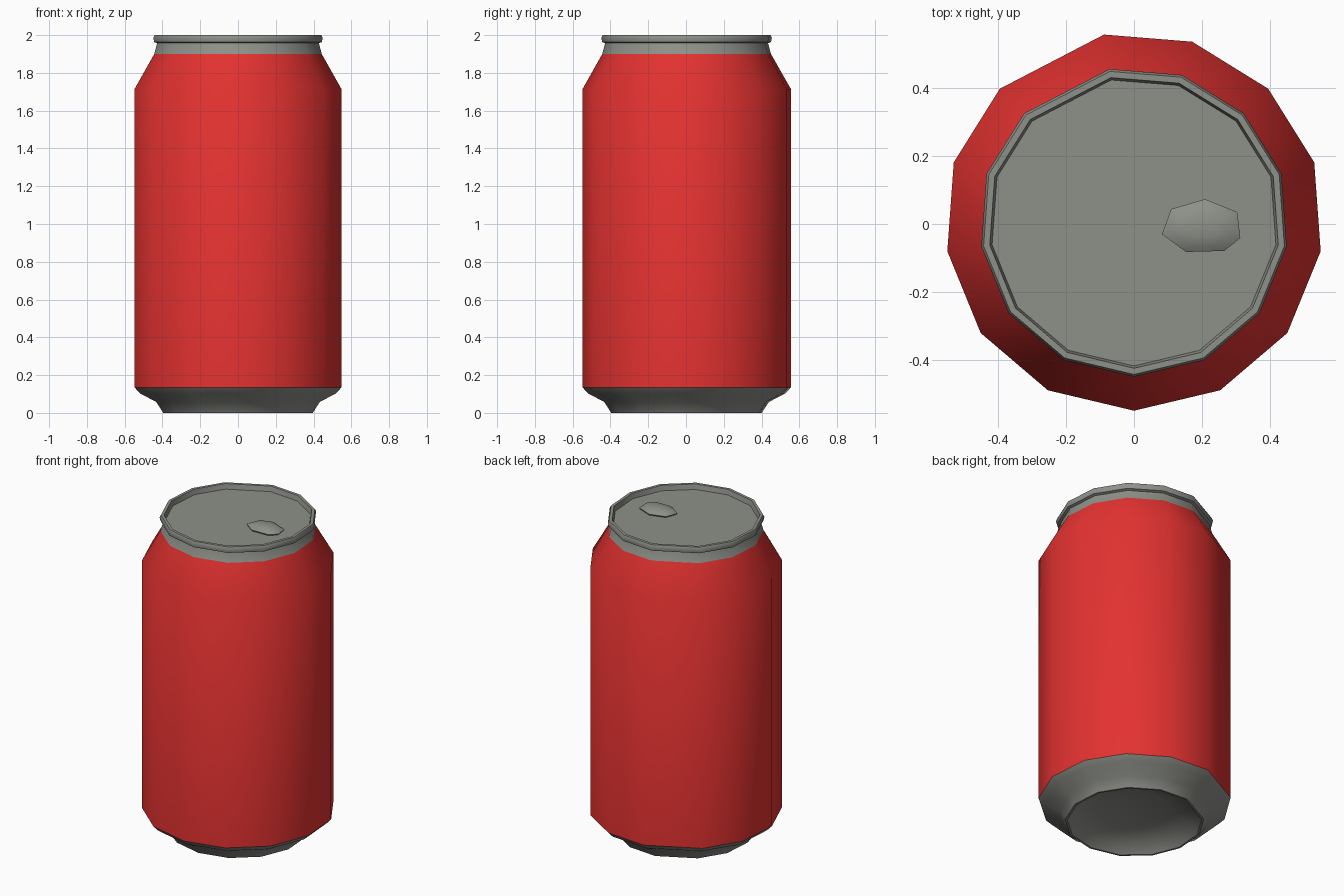
import bpy, bmesh, math

if "Cube" in bpy.data.objects:
    bpy.data.objects.remove(bpy.data.objects["Cube"])

def material(name, rgb):
    m = bpy.data.materials.new(name)
    m.diffuse_color = (*rgb, 1)
    m.use_nodes = True
    m.node_tree.nodes["Principled BSDF"].inputs["Base Color"].default_value = m.diffuse_color
    return m

red = material("red paint", (0.77, 0.032, 0.03))
metal = material("grey metal", (0.27, 0.28, 0.25))

# Slightly uneven 13-sided outline at the widest part of the can
half = [(0.253, -0.488), (0.45, -0.32), (0.548, -0.08), (0.529, 0.181), (0.394, 0.397)]
outline = ([(0, -0.548)] + half + [(0.171, 0.535), (-0.088, 0.556)]
           + [(-x, y) for x, y in reversed(half)])


def loft(name, shape, rings, mats, pick, centre=(0, 0), cap_start=None, cap_end=None, angle=40):
    """Stack scaled copies of an outline; optionally close the ends to a centre point."""
    bm = bmesh.new()
    cx, cy = centre
    loops = [[bm.verts.new((cx + x * s, cy + y * s, z)) for x, y in shape] for s, z in rings]
    n = len(shape)
    for a, b in zip(loops, loops[1:]):
        for i in range(n):
            j = (i + 1) % n
            bm.faces.new((a[i], a[j], b[j], b[i]))
    for loop, z in ((loops[0], cap_start), (loops[-1], cap_end)):
        if z is not None:
            c = bm.verts.new((cx, cy, z))
            for i in range(n):
                bm.faces.new((loop[i], loop[(i + 1) % n], c))
    bmesh.ops.recalc_face_normals(bm, faces=bm.faces[:])
    for f in bm.faces:
        f.material_index = pick(f.calc_center_median().z)
    me = bpy.data.meshes.new(name)
    bm.to_mesh(me)
    bm.free()
    for m in mats:
        me.materials.append(m)
    ob = bpy.data.objects.new(name, me)
    bpy.context.collection.objects.link(ob)
    bpy.ops.object.select_all(action='DESELECT')
    ob.select_set(True)
    bpy.context.view_layer.objects.active = ob
    bpy.ops.object.shade_smooth_by_angle(angle=math.radians(angle))
    return ob


# Can: domed base, foot, painted wall and shoulder, neck, rolled rim, sunken lid
profile = [(0.22, 0.075), (0.34, 0.04), (0.385, 0.0), (0.397, 0.0), (0.435, 0.058),
           (0.52, 0.103), (0.55, 0.135), (0.55, 1.714), (0.445, 1.90), (0.43, 1.957),
           (0.445, 1.963), (0.45, 1.985), (0.443, 2.0), (0.425, 2.0), (0.418, 1.968)]
loft("can", outline, [(r / 0.55, z) for r, z in profile], [metal, red],
     lambda z: int(0.135 < z < 1.9), cap_start=0.09, cap_end=1.968)

# Tab: low rounded lump on the right of the lid
tab = [(0.082, -0.03), (0.153, -0.082), (0.265, -0.079), (0.312, -0.041),
       (0.303, 0.035), (0.209, 0.073), (0.109, 0.044)]
loft("opening_tab", [(x - 0.2, y + 0.01) for x, y in tab],
     [(0.95, 1.966), (1, 1.976), (0.75, 1.99), (0.4, 1.997)], [metal],
     lambda z: 0, centre=(0.2, -0.01), cap_end=1.999, angle=60)
